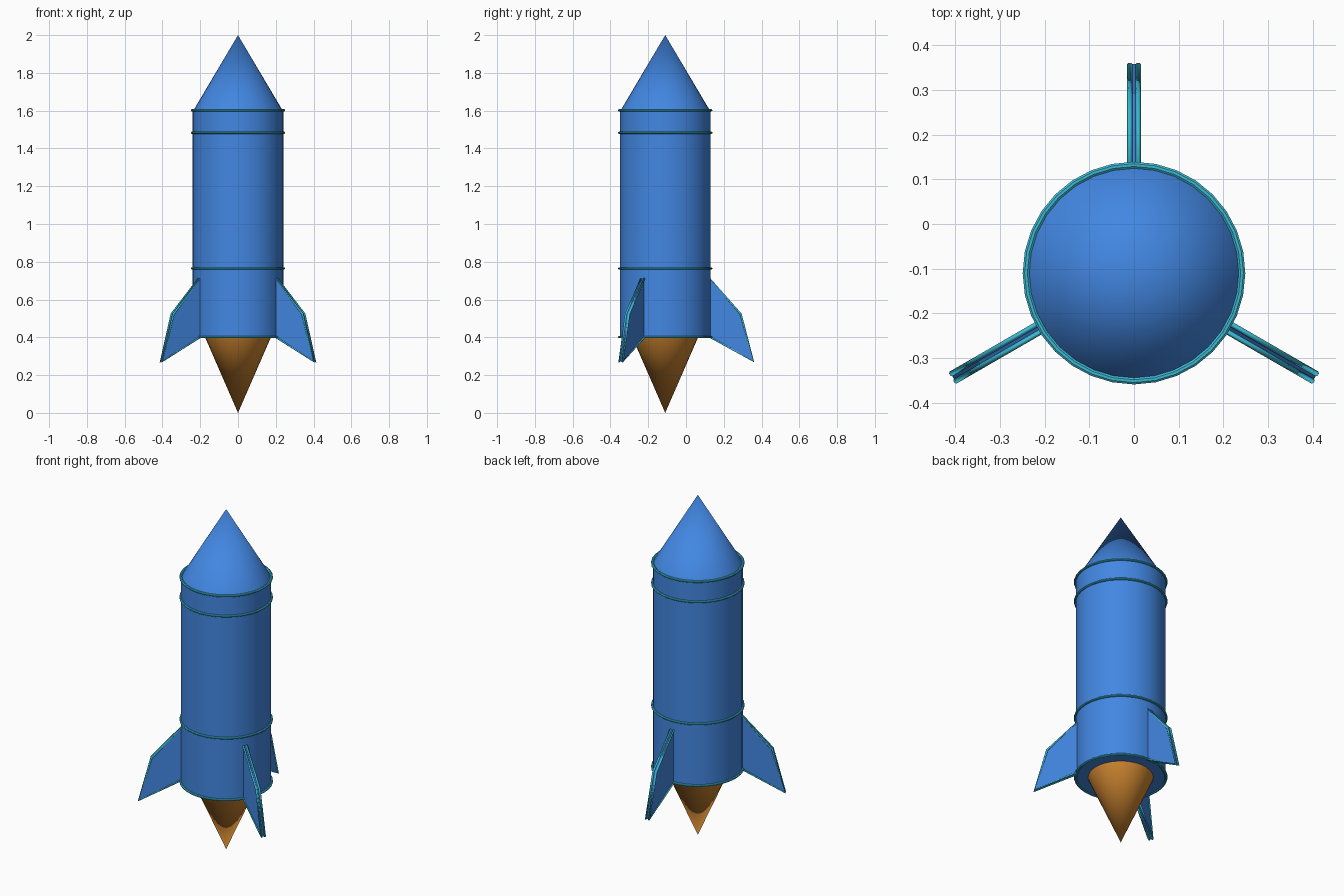
import bpy, bmesh, math
from mathutils import Matrix, Vector

if "Cube" in bpy.data.objects:
    bpy.data.objects.remove(bpy.data.objects["Cube"], do_unlink=True)

SIDES = 32
AXIS_Y = -0.11          # rocket axis sits forward of the centre
RADIUS = 0.24


def material(name, colour):
    mat = bpy.data.materials.new(name)
    mat.use_nodes = True
    mat.diffuse_color = (*colour, 1)
    mat.node_tree.nodes["Principled BSDF"].inputs["Base Color"].default_value = (*colour, 1)
    return mat


BLUE = material("hull blue", (0.055, 0.242, 0.76))
CYAN = material("trim cyan", (0.045, 0.485, 0.645))
ORANGE = material("flame orange", (0.61, 0.235, 0.03))


def finish(bm, name, mat, smooth=True):
    bmesh.ops.recalc_face_normals(bm, faces=bm.faces)
    mesh = bpy.data.meshes.new(name)
    bm.to_mesh(mesh)
    bm.free()
    mesh.materials.append(mat)
    obj = bpy.data.objects.new(name, mesh)
    bpy.context.collection.objects.link(obj)
    if smooth:
        bpy.ops.object.select_all(action="DESELECT")
        obj.select_set(True)
        bpy.context.view_layer.objects.active = obj
        bpy.ops.object.shade_smooth_by_angle(angle=math.radians(35))
    return obj


def frustum(name, mat, r_low, r_high, z_low, z_high):
    bm = bmesh.new()
    place = Matrix.Translation((0, AXIS_Y, (z_low + z_high) / 2))
    bmesh.ops.create_cone(bm, cap_ends=True, segments=SIDES, radius1=r_low,
                          radius2=r_high, depth=z_high - z_low, matrix=place)
    bmesh.ops.remove_doubles(bm, verts=bm.verts, dist=1e-5)
    return finish(bm, name, mat)


def band(name, z, centre=0.242, thick=0.008):
    """Thin trim ring: a small octagon swept around the hull."""
    bm = bmesh.new()
    section = []
    for i in range(8):
        a = math.tau * (i + 0.5) / 8
        section.append(bm.verts.new((centre + thick * math.cos(a), 0, z + 0.8 * thick * math.sin(a))))
    edges = [bm.edges.new((section[i], section[i - 1])) for i in range(8)]
    bmesh.ops.spin(bm, geom=section + edges, cent=(0, 0, 0), axis=(0, 0, 1),
                   angle=math.tau, steps=SIDES, use_merge=True)
    bmesh.ops.remove_doubles(bm, verts=bm.verts, dist=1e-5)
    bmesh.ops.translate(bm, verts=bm.verts, vec=(0, AXIS_Y, 0))
    return finish(bm, name, CYAN)


# Hull, nose and exhaust flame
frustum("hull", BLUE, RADIUS, RADIUS, 0.4, 1.6)
frustum("nose_cone", BLUE, 0.237, 0, 1.6, 2.0)
frustum("exhaust_flame", ORANGE, 0, 0.175, 0, 0.402)

# Trim bands
for label, height in (("base", 0.402), ("lower", 0.765), ("upper", 1.483), ("nose", 1.602)):
    band(label + "_band", height)

# Fins: (distance from axis, height) outline, with a trim tube along each face edge
OUTLINE = [(0.23, 0.72), (0.4, 0.523), (0.468, 0.272), (0.23, 0.405)]
HALF = 0.0095


def fin_point(r, z, side, angle):
    out = Vector((math.cos(angle), math.sin(angle), 0))
    across = Vector((-out.y, out.x, 0))
    return out * r + across * side + Vector((0, AXIS_Y, z))


def fin(label, angle):
    bm = bmesh.new()
    faces = [[bm.verts.new(fin_point(r, z, s, angle)) for r, z in OUTLINE] for s in (-HALF, HALF)]
    for loop in faces:
        bm.faces.new(loop)
    for i in range(len(OUTLINE)):
        bm.faces.new((faces[0][i - 1], faces[0][i], faces[1][i], faces[1][i - 1]))
    finish(bm, label + "_fin", BLUE, smooth=False)

    curve = bpy.data.curves.new(label + "_fin_trim", "CURVE")
    curve.dimensions = "3D"
    curve.bevel_depth = 0.006
    curve.bevel_resolution = 1
    for s in (-HALF, HALF):
        spline = curve.splines.new("POLY")
        spline.points.add(len(OUTLINE) - 1)
        for point, (r, z) in zip(spline.points, OUTLINE):
            point.co = (*fin_point(r, z, s, angle), 1)
        spline.use_cyclic_u = True
    curve.materials.append(CYAN)
    trim = bpy.data.objects.new(label + "_fin_trim", curve)
    bpy.context.collection.objects.link(trim)
    bpy.ops.object.select_all(action="DESELECT")
    trim.select_set(True)
    bpy.context.view_layer.objects.active = trim
    bpy.ops.object.convert(target="MESH")


for label, degrees in (("back", 90), ("right", 210), ("left", 330)):
    fin(label, math.radians(degrees))
